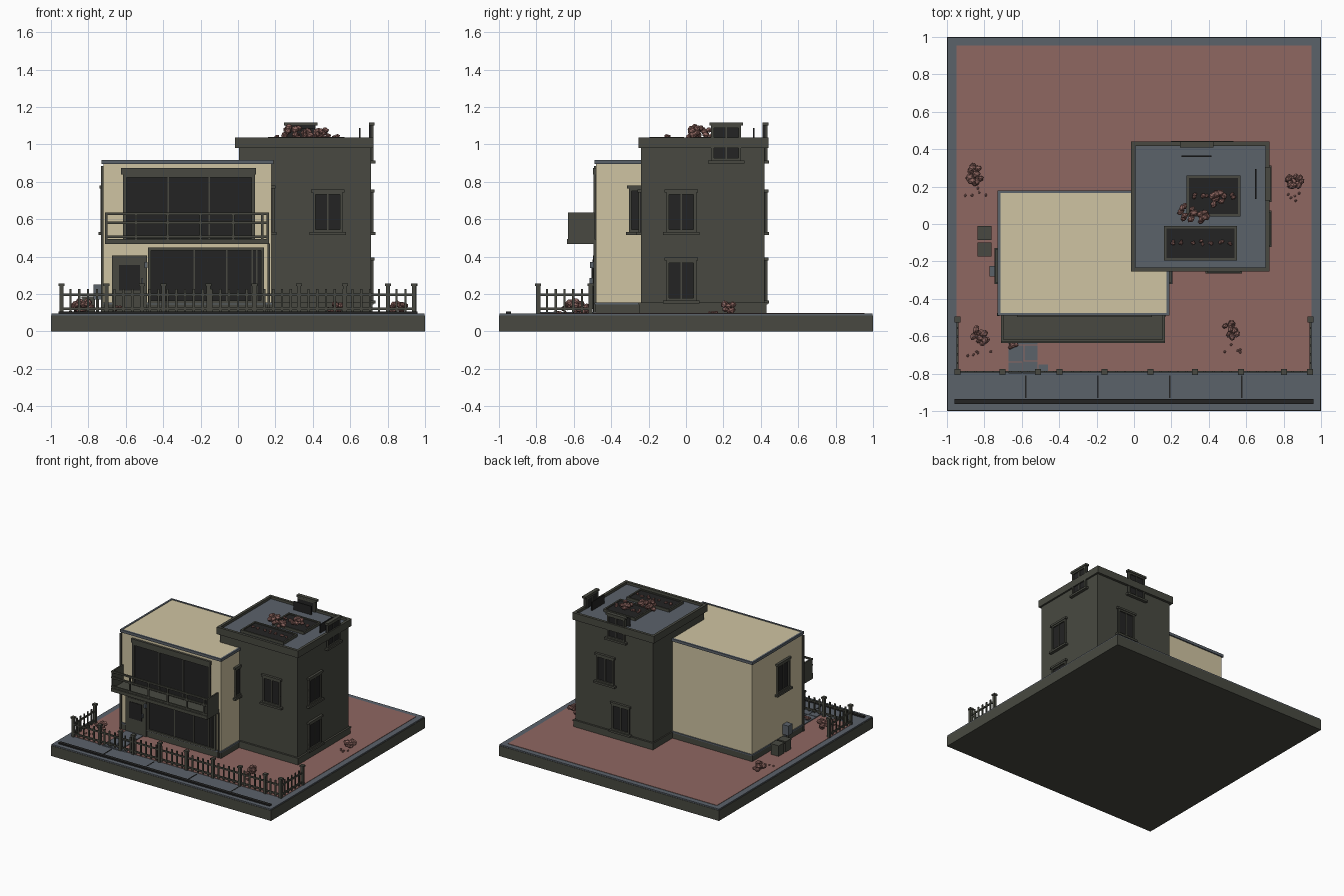
import bpy, bmesh, math, random
from mathutils import Matrix, Vector

random.seed(4)


def lin(c):
    c /= 255
    return c / 12.92 if c <= 0.04045 else ((c + 0.055) / 1.055) ** 2.4


MATS = []
for name, rgb in (("dark olive", (72, 73, 65)), ("cream", (207, 196, 162)),
                  ("slate", (91, 98, 106)), ("clay red", (143, 103, 97)),
                  ("near black", (35, 35, 35))):
    m = bpy.data.materials.new(name)
    m.diffuse_color = (*[lin(c) for c in rgb], 1)
    MATS.append(m)
OLIVE, CREAM, SLATE, RED, BLACK = range(5)


def finish(name, bm, loc=(0, 0, 0), rot=0):
    me = bpy.data.meshes.new(name)
    bm.to_mesh(me)
    bm.free()
    for m in MATS:
        me.materials.append(m)
    ob = bpy.data.objects.new(name, me)
    ob.location = loc
    ob.rotation_euler.z = math.radians(rot)
    bpy.context.collection.objects.link(ob)
    return ob


def add_box(bm, x0, x1, y0, y1, z0, z1, mat):
    mtx = Matrix.Translation(((x0 + x1) / 2, (y0 + y1) / 2, (z0 + z1) / 2)) \
        @ Matrix.Diagonal((x1 - x0, y1 - y0, z1 - z0, 1))
    vs = bmesh.ops.create_cube(bm, size=1, matrix=mtx)["verts"]
    for f in {f for v in vs for f in v.link_faces}:
        f.material_index = mat


def boxes(name, parts, loc=(0, 0, 0), rot=0):
    bm = bmesh.new()
    for p in parts:
        add_box(bm, *p)
    return finish(name, bm, loc, rot)


def ring(x0, x1, y0, y1, z0, z1, t, mat):
    """Four walls around a rectangle, seen from above."""
    return [(x0, x1, y0, y0 + t, z0, z1, mat), (x0, x1, y1 - t, y1, z0, z1, mat),
            (x0, x0 + t, y0 + t, y1 - t, z0, z1, mat), (x1 - t, x1, y0 + t, y1 - t, z0, z1, mat)]


def glazing(x0, x1, z0, z1, t, dividers, depth=0.015):
    """Framed glass facing -y, with the wall at y = 0."""
    p = [(x0, x1, -0.005, 0.01, z0, z1, BLACK),
         (x0, x1, -depth, 0.01, z0, z0 + t, OLIVE), (x0, x1, -depth, 0.01, z1 - t, z1, OLIVE)]
    p += [(x, x + t, -depth, 0.01, z0 + t, z1 - t, OLIVE) for x in (x0, x1 - t)]
    p += [(d - 0.004, d + 0.004, -depth * 0.7, 0.01, z0 + t, z1 - t, OLIVE) for d in dividers]
    return p


def window(name, x, y, z, rot, h=0.245):
    p = glazing(-0.08, 0.08, 0.015, h - 0.015, 0.014, [0])
    p += [(-0.097, 0.097, -0.025, 0.01, 0, 0.016, OLIVE),
          (-0.09, 0.09, -0.02, 0.01, h - 0.016, h, OLIVE),
          (-0.08, 0.08, 0.055, 0.063, 0.03, h - 0.03, BLACK)]
    boxes(name, p, (x, y, z), rot)


# Plot: plinth, pavement, lawn, gutter and paving joints
boxes("plinth", [(-1, 1, -1, 1, 0, 0.085, OLIVE)])
boxes("pavement", [(-0.997, 0.997, -0.997, 0.997, 0.085, 0.095, SLATE)])
boxes("ground", [(-0.95, 0.95, -0.79, 0.955, 0.09, 0.098, RED)])
boxes("gutter", [(-0.96, 0.96, -0.962, -0.935, 0.09, 0.106, BLACK)])
boxes("paving_joints", [(x - 0.004, x + 0.004, -0.93, -0.81, 0.09, 0.097, BLACK)
                        for x in (-0.58, -0.195, 0.19, 0.575)])
boxes("garden_path", [(-0.67, -0.6, -0.8, -0.74, 0.09, 0.104, SLATE),
                      (-0.595, -0.515, -0.8, -0.735, 0.09, 0.104, SLATE),
                      (-0.67, -0.59, -0.735, -0.65, 0.09, 0.104, SLATE),
                      (-0.585, -0.515, -0.73, -0.65, 0.09, 0.104, SLATE),
                      (-0.51, -0.46, -0.795, -0.75, 0.09, 0.104, SLATE),
                      (-0.67, -0.515, -0.645, -0.49, 0.09, 0.104, SLATE)])

# Cream wing with footing and roof trim
boxes("wing_footing", [(-0.725, 0.185, -0.485, 0.175, 0.09, 0.145, OLIVE),
                       (-0.73, 0.19, -0.49, 0.18, 0.145, 0.155, SLATE)])
boxes("wing_walls", [(-0.72, 0.18, -0.48, 0.17, 0.155, 0.905, CREAM)])
boxes("wing_roof_trim", ring(-0.73, 0.19, -0.49, 0.18, 0.895, 0.917, 0.015, SLATE))
boxes("wing_roof", [(-0.716, 0.176, -0.476, 0.166, 0.9, 0.913, CREAM)])

# Tower with footing, parapet and roof
boxes("tower_footing", [(0, 0.72, -0.25, 0.43, 0.09, 0.145, OLIVE),
                        (-0.005, 0.725, -0.255, 0.435, 0.145, 0.155, OLIVE)])
boxes("tower_walls", [(0.005, 0.71, -0.24, 0.42, 0.15, 1.0, OLIVE)])
boxes("parapet", ring(-0.015, 0.725, -0.255, 0.44, 0.98, 1.038, 0.022, OLIVE))
boxes("tower_roof", [(0, 0.71, -0.24, 0.425, 0.99, 1.018, SLATE)])

# Standard windows on each wall
for name, *args in (("tower_front_window", 0.48, -0.24, 0.515, 0),
                    ("tower_right_upper_window", 0.71, -0.025, 0.515, 90),
                    ("tower_right_lower_window", 0.71, -0.025, 0.15, 90),
                    ("tower_right_top_window", 0.71, 0.215, 0.898, 90, 0.22),
                    ("tower_back_upper_window", 0.435, 0.42, 0.515, 180),
                    ("tower_back_lower_window", 0.295, 0.42, 0.15, 180),
                    ("tower_back_top_window", 0.335, 0.42, 0.898, 180, 0.22),
                    ("wing_left_window", -0.72, -0.225, 0.515, -90, 0.265),
                    ("wing_right_window", 0.18, -0.225, 0.515, 90, 0.265)):
    window(name, *args)

# Large front glazing, door and drainpipes
boxes("upper_glazing", glazing(-0.615, 0.09, 0.48, 0.84, 0.018, [-0.374, -0.155])
      + [(-0.625, 0.095, -0.018, 0.01, 0.84, 0.873, OLIVE)], (0, -0.48, 0))
boxes("lower_glazing", glazing(-0.48, 0.14, 0.15, 0.45, 0.016, [-0.235, -0.06, 0.075, 0.1]),
      (0, -0.48, 0))
boxes("front_door", [(-0.674, -0.487, -0.497, -0.47, 0.1, 0.405, OLIVE),
                     (-0.655, -0.505, -0.5, -0.48, 0.12, 0.385, OLIVE),
                     (-0.636, -0.524, -0.504, -0.48, 0.22, 0.355, BLACK),
                     (-0.517, -0.508, -0.515, -0.49, 0.255, 0.285, SLATE)])
boxes("door_lamp", [(-0.5, -0.485, -0.512, -0.48, 0.34, 0.37, SLATE)])
boxes("drainpipes", [(-0.732, -0.718, -0.492, -0.475, 0.1, 0.885, OLIVE),
                     (0.158, 0.17, -0.495, -0.478, 0.1, 0.47, OLIVE)])

# Balcony: slab, solid ends, front rails and posts
rail = [(-0.71, 0.165, -0.635, -0.48, 0.468, 0.495, OLIVE)]
rail += [(x, x + 0.012, -0.63, -0.49, 0.495, 0.636, OLIVE) for x in (-0.71, 0.153)]
rail += [(-0.71, 0.165, -0.632, -0.618, z, z + 0.013, OLIVE) for z in (0.5, 0.575, 0.623)]
rail += [(x - 0.006, x + 0.006, -0.631, -0.619, 0.495, 0.625, OLIVE)
         for x in (-0.545, -0.375, -0.2, -0.025, 0.13)]
boxes("balcony", rail)


def fence(name, length, posts, loc, rot=0):
    p = [(0, length, -0.005, 0.005, z, z + 0.012, OLIVE) for z in (0.115, 0.19)]
    n = round(length / 0.047)
    for i in range(1, n):
        x = length * i / n
        p.append((x - 0.006, x + 0.006, -0.004, 0.004, 0.1, 0.228, OLIVE))
    for x in posts:
        p += [(x - 0.011, x + 0.011, -0.011, 0.011, 0.095, 0.245, OLIVE),
              (x - 0.016, x + 0.016, -0.016, 0.016, 0.243, 0.257, OLIVE)]
    boxes(name, p, loc, rot)


# Picket fences
fence("front_fence", 1.885, [0, 0.24, 0.43, 0.545, 0.785, 1.03, 1.27, 1.515, 1.745, 1.885],
      (-0.943, -0.79, 0))
for side, x in (("left", -0.943), ("right", 0.943)):
    fence(side + "_fence", 0.28, [0.28], (x, -0.79, 0), 90)

# Bins and meter beside the left wall
boxes("bins", [p for y in (-0.175, -0.085) for p in (
    (-0.832, -0.765, y + 0.003, y + 0.072, 0.095, 0.175, OLIVE),
    (-0.836, -0.761, y, y + 0.075, 0.175, 0.187, OLIVE))])
boxes("meter", [(-0.772, -0.72, -0.28, -0.225, 0.17, 0.25, SLATE),
                (-0.752, -0.742, -0.257, -0.247, 0.095, 0.17, OLIVE)])

# Roof planters
for name, x0, x1, y0, y1 in (("front_planter", 0.16, 0.55, -0.195, -0.01),
                             ("back_planter", 0.28, 0.57, 0.04, 0.26)):
    boxes(name, ring(x0, x1, y0, y1, 1.015, 1.04, 0.013, OLIVE)
          + [(x0 + 0.01, x1 - 0.01, y0 + 0.01, y1 - 0.01, 1.015, 1.032, BLACK)])


def clump(name, x, y, z, r, h, n, size, pebbles=0):
    """Loose pile of small faceted lumps."""
    bm = bmesh.new()
    lumps = []
    for _ in range(n):
        a, d = random.uniform(0, math.tau), r * math.sqrt(random.random()) * 0.75
        top = max(h - size, 0.001) * (1 - 0.6 * d / r)
        lumps.append((d * math.cos(a), d * math.sin(a), size * 0.5 + random.random() * top,
                      size * random.uniform(0.75, 1.15)))
    for _ in range(pebbles):
        lumps.append((random.uniform(-r, r), -r * random.uniform(1.1, 1.9), 0.005, 0.009))
    for px, py, pz, s in lumps:
        mtx = Matrix.Translation((px, py, pz)) \
            @ Matrix.Rotation(random.uniform(0, 3), 4, Vector((1, random.random(), 0.5))) \
            @ Matrix.Diagonal((s, s * 0.8, s * 0.7, 1))
        bmesh.ops.create_icosphere(bm, subdivisions=1, radius=1, matrix=mtx)
    for f in bm.faces:
        f.material_index = RED
    finish(name, bm, (x, y, z))


# Garden and roof plants
for i, (x, y, r, h) in enumerate(((-0.83, -0.6, 0.065, 0.1), (0.52, -0.575, 0.06, 0.07),
                                  (0.86, 0.225, 0.055, 0.08), (-0.85, 0.265, 0.06, 0.08))):
    clump(f"garden_bush_{i}", x, y, 0.097, r, h, 12, 0.024, 5)
clump("door_bush", -0.64, -0.65, 0.097, 0.03, 0.05, 4, 0.018)
for i, (x, y, r, h) in enumerate(((0.285, 0.06, 0.055, 0.1), (0.45, 0.13, 0.05, 0.085),
                                  (0.37, 0.035, 0.035, 0.06))):
    clump(f"roof_bush_{i}", x, y, 1.03, r, h, 11, 0.022)
for i in range(7):
    clump(f"front_sprout_{i}", 0.205 + i * 0.052, -0.1, 1.03, 0.015, 0.025, 3, 0.011)
for i in range(5):
    clump(f"back_sprout_{i}", 0.325 + i * 0.05, 0.15, 1.03, 0.017, 0.035, 3, 0.013)
